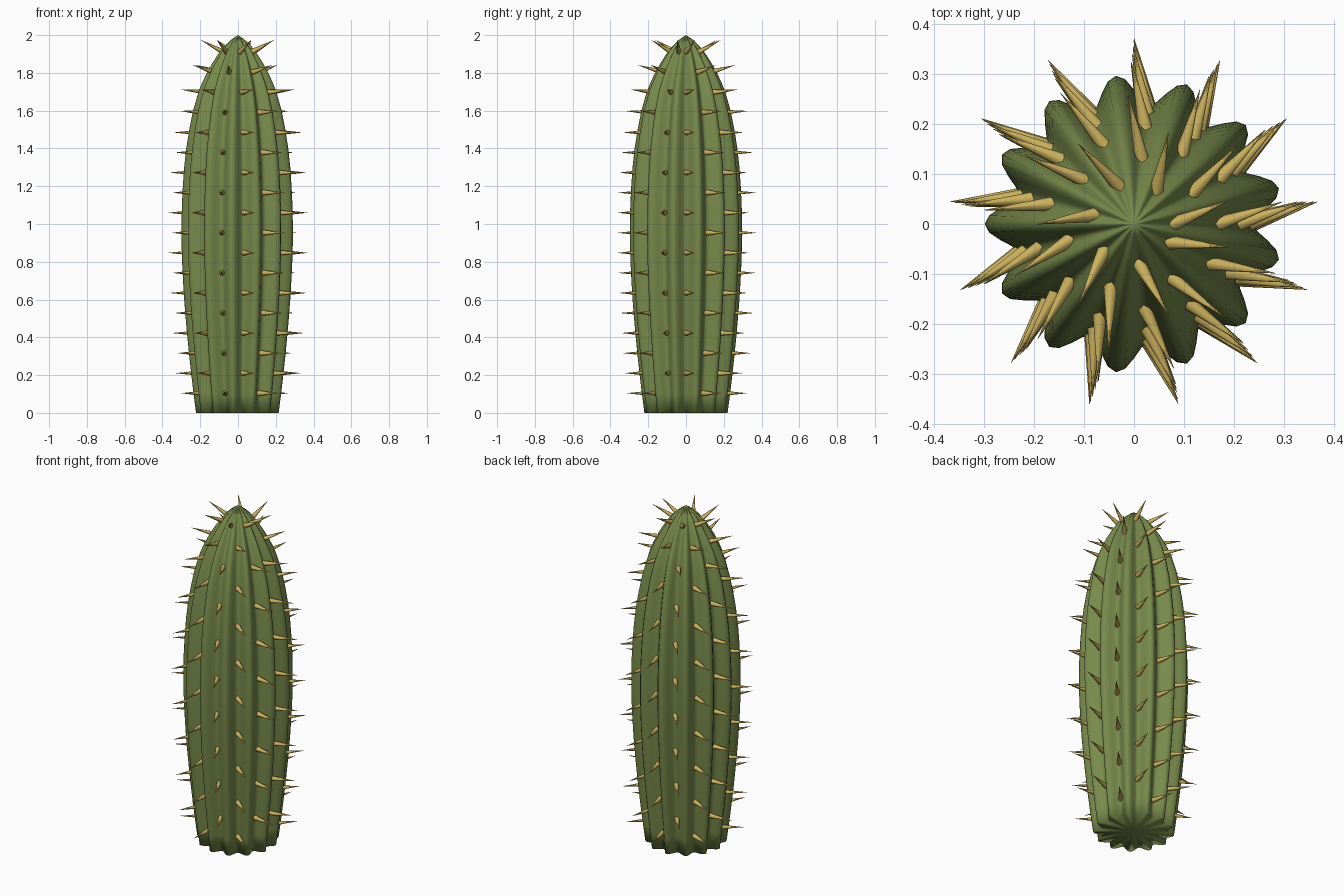
import bpy, bmesh, math
from mathutils import Matrix, Vector

if "Cube" in bpy.data.objects:
    bpy.data.objects.remove(bpy.data.objects["Cube"])

RIBS = 13
STEP = 2 * math.pi / RIBS
# outer (rib crest) radius by height
PROFILE = [(0, .222), (.1, .235), (.2, .247), (.3, .258), (.4, .268), (.5, .277), (.6, .285),
           (.7, .291), (.8, .296), (.9, .299), (1.0, .299), (1.1, .297), (1.2, .292), (1.3, .285),
           (1.4, .274), (1.5, .258), (1.6, .238), (1.7, .209), (1.75, .189), (1.8, .165),
           (1.85, .137), (1.9, .105), (1.94, .074), (1.97, .043), (1.985, .024)]


def crest(z):
    for (z0, r0), (z1, r1) in zip(PROFILE, PROFILE[1:]):
        if z <= z1:
            return r0 + (r1 - r0) * (z - z0) / (z1 - z0)
    return PROFILE[-1][1]


def material(name, colour):
    m = bpy.data.materials.new(name)
    m.diffuse_color = (*colour, 1)
    m.use_nodes = True
    m.node_tree.nodes["Principled BSDF"].inputs["Base Color"].default_value = m.diffuse_color
    return m


def finish(name, bm, mat):
    bmesh.ops.recalc_face_normals(bm, faces=bm.faces)
    for f in bm.faces:
        f.smooth = True
    me = bpy.data.meshes.new(name)
    bm.to_mesh(me)
    bm.free()
    me.materials.append(mat)
    ob = bpy.data.objects.new(name, me)
    bpy.context.collection.objects.link(ob)
    return ob


# ribbed body: valleys at angle 0, STEP, 2*STEP ...
bm = bmesh.new()
N = RIBS * 8
rings = []
for z, r in PROFILE:
    ring = []
    for i in range(N):
        a = 2 * math.pi * i / N
        rad = r * (0.9 - 0.1 * math.cos(RIBS * a))
        ring.append(bm.verts.new((rad * math.cos(a), rad * math.sin(a), z)))
    rings.append(ring)
for lo, hi in zip(rings, rings[1:]):
    for i in range(N):
        j = (i + 1) % N
        bm.faces.new((lo[i], lo[j], hi[j], hi[i]))
tip = bm.verts.new((0, 0, 2.0))
base = bm.verts.new((0, 0, 0))
for i in range(N):
    j = (i + 1) % N
    bm.faces.new((rings[-1][i], rings[-1][j], tip))
    bm.faces.new((rings[0][j], rings[0][i], base))
finish("cactus_body", bm, material("cactus green", (.188, .254, .072)))

# spines: in every valley, alternate rows staggered, all swept to one side
bm = bmesh.new()
LENGTH = 0.14
LIFT = {17: 28, 16: 16, 15: 6, 14: 3}
for row in range(18):
    z = 0.104 + row * 0.1062
    lift = math.radians(LIFT.get(row, 0))
    sweep = math.radians(23 if row > 16 else 19)
    for k in range(RIBS):
        if (k + row) % 2 == 0:
            continue
        a = k * STEP
        r = crest(z) * 0.8
        d = Vector((math.cos(a + sweep) * math.cos(lift),
                    math.sin(a + sweep) * math.cos(lift), math.sin(lift)))
        mid = Vector((r * math.cos(a), r * math.sin(a), z)) + d * (LENGTH / 2 - 0.003)
        mat = Matrix.Translation(mid) @ d.to_track_quat('Z', 'Y').to_matrix().to_4x4()
        bmesh.ops.create_cone(bm, cap_ends=True, segments=8, radius1=0.015,
                              radius2=0.0005, depth=LENGTH, matrix=mat)
spines = finish("spines", bm, material("spine straw", (.60, .44, .11)))
bpy.context.view_layer.objects.active = spines
spines.select_set(True)
bpy.ops.object.shade_smooth_by_angle(angle=math.radians(50))
